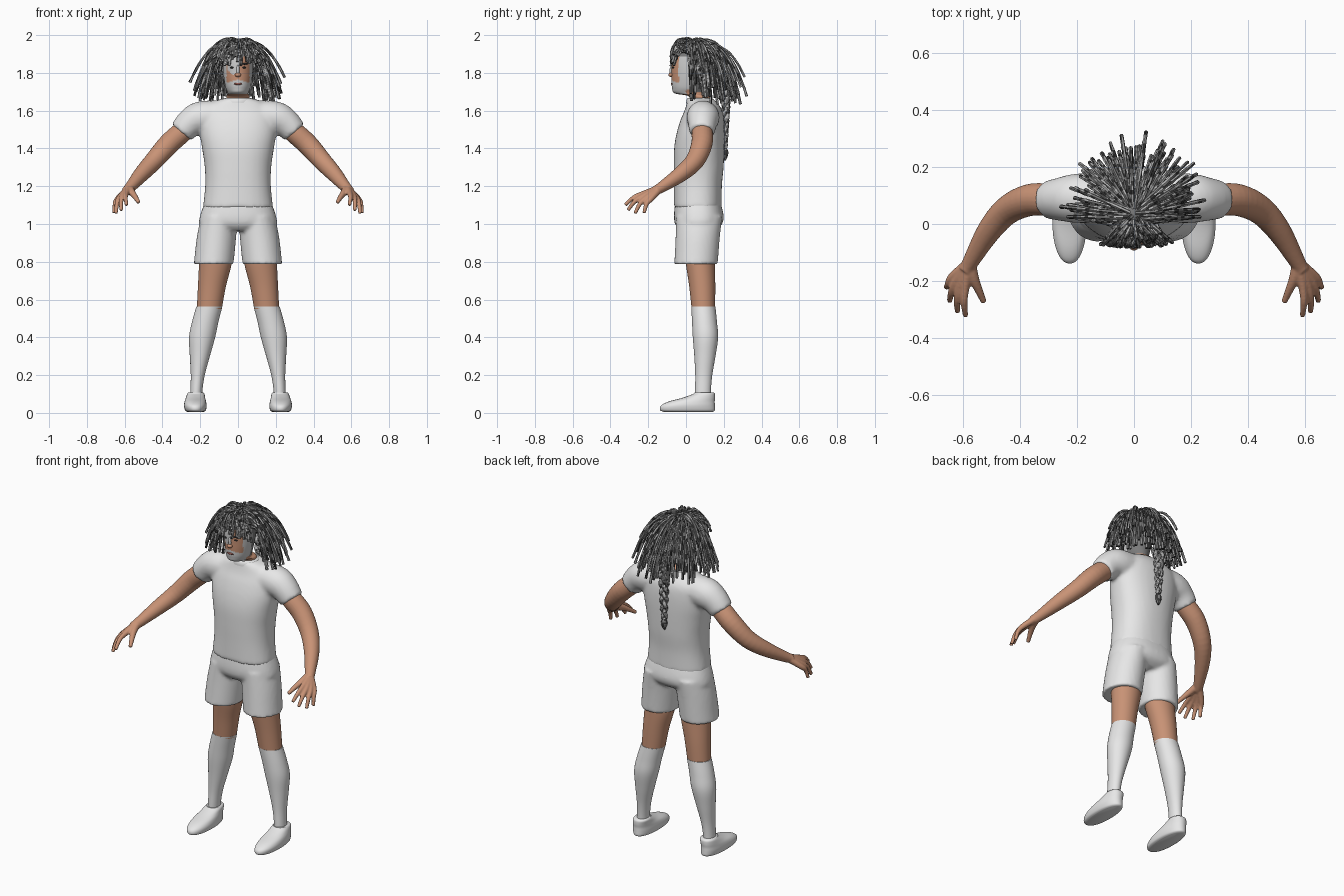
import bpy, bmesh, math, random
from mathutils import Vector

random.seed(4)
if "Cube" in bpy.data.objects:
    bpy.data.objects.remove(bpy.data.objects["Cube"])


def material(name, rgb):
    m = bpy.data.materials.new(name)
    m.use_nodes = True
    m.diffuse_color = (*rgb, 1)
    bsdf = m.node_tree.nodes["Principled BSDF"]
    bsdf.inputs["Base Color"].default_value = (*rgb, 1)
    bsdf.inputs["Roughness"].default_value = 0.8
    return m


white = material("white cloth", (0.8, 0.8, 0.8))
skin = material("skin", (0.58, 0.29, 0.18))
paint = material("pale face paint", (0.6, 0.6, 0.6))
dark = material("dark hair", (0.04, 0.04, 0.04))
mid = material("grey hair", (0.2, 0.2, 0.2))
light = material("light grey hair", (0.45, 0.45, 0.45))
lip = material("lips", (0.3, 0.1, 0.08))


def refine(rows, k):
    """Catmull-Rom interpolation through rows of numbers."""
    out = []
    for i in range(len(rows) - 1):
        a, b, c, d = (rows[min(max(j, 0), len(rows) - 1)] for j in range(i - 1, i + 3))
        for s in range(k):
            t = s / k
            out.append([q + 0.5 * t * (r - p + t * (2*p - 5*q + 4*r - e + t * (3*(q - r) + e - p)))
                        for p, q, r, e in zip(a, b, c, d)])
    return out + [list(rows[-1])]


def bridge(bm, rings):
    """Closed tube through rings of points; returns its side faces."""
    loops = [[bm.verts.new(p) for p in ring] for ring in rings]
    n = len(loops[0])
    faces = [bm.faces.new((a[i], a[(i + 1) % n], b[(i + 1) % n], b[i]))
             for a, b in zip(loops, loops[1:]) for i in range(n)]
    bm.faces.new(loops[0][::-1])
    bm.faces.new(loops[-1])
    return faces


def loft(bm, rows, n=40, k=5, power=2.0):
    """Horizontal rings given as centre x, centre y, z, radius x, radius y."""
    rings = []
    for cx, cy, z, rx, ry in refine(rows, k):
        ring = []
        for i in range(n):
            c, s = math.cos(math.tau * i / n), math.sin(math.tau * i / n)
            ring.append((cx + rx * math.copysign(abs(c) ** (2 / power), c),
                         cy + ry * math.copysign(abs(s) ** (2 / power), s), z))
        rings.append(ring)
    bridge(bm, rings)


def sweep(bm, rows, n=16, k=4):
    """Round tube along a path given as x, y, z, radius."""
    rows = refine(rows, k) if k > 1 else rows
    pts = [Vector(r[:3]) for r in rows]
    rings, u = [], None
    for i, p in enumerate(pts):
        t = (pts[min(i + 1, len(pts) - 1)] - pts[max(i - 1, 0)]).normalized()
        u = t.orthogonal() if u is None else u - t * u.dot(t)
        u.normalize()
        v = t.cross(u)
        rings.append([p + rows[i][3] * (u * math.cos(math.tau * j / n) + v * math.sin(math.tau * j / n))
                      for j in range(n)])
    return bridge(bm, rings)


def finish(name, bm, mats, mirror=False, voxel=0, smooth=0):
    bmesh.ops.recalc_face_normals(bm, faces=bm.faces)
    me = bpy.data.meshes.new(name)
    bm.to_mesh(me)
    bm.free()
    for m in mats:
        me.materials.append(m)
    me.shade_smooth()
    me.set_sharp_from_angle(angle=math.radians(50))
    ob = bpy.data.objects.new(name, me)
    bpy.context.collection.objects.link(ob)
    if voxel:
        mod = ob.modifiers.new("Blend", 'REMESH')
        mod.mode, mod.voxel_size, mod.use_smooth_shade = 'VOXEL', voxel, True
        mod = ob.modifiers.new("Relax", 'SMOOTH')
        mod.factor, mod.iterations = 0.5, smooth
    if mirror:
        ob.modifiers.new("Mirror", 'MIRROR').use_axis = (True, False, False)


def flip(rows):
    return [(-r[0], *r[1:]) for r in rows]


# Shirt: torso and both sleeves blended together
bm = bmesh.new()
loft(bm, [(0, .062, 1.085, .186, .126), (0, .063, 1.2, .174, .127), (0, .067, 1.3, .176, .132),
          (0, .07, 1.4, .19, .133), (0, .077, 1.48, .203, .127), (0, .086, 1.55, .203, .115),
          (0, .092, 1.6, .19, .1), (0, .086, 1.64, .145, .082), (0, .075, 1.665, .08, .066)], power=2.3)
sleeve = [(.1, .09, 1.57, .085), (.2, .09, 1.562, .087), (.255, .087, 1.533, .077), (.3, .085, 1.484, .067)]
sweep(bm, sleeve, 24)
sweep(bm, flip(sleeve), 24)
finish("shirt", bm, [white], voxel=.011, smooth=6)

# Collar band
bm = bmesh.new()
loft(bm, [(0, .075, 1.64, .088, .074), (0, .073, 1.657, .083, .07), (0, .073, 1.668, .073, .063)], k=2)
finish("collar", bm, [white])

# Shorts: hips and both legs blended together
bm = bmesh.new()
loft(bm, [(0, .063, 1.115, .176, .12), (0, .068, 1.04, .202, .132), (0, .066, .995, .2, .122),
          (0, .06, .965, .12, .09)], power=2.3)
leg = [(.1, .07, 1.04, .095, .122), (.114, .062, .93, .104, .117), (.129, .053, .787, .105, .115)]
loft(bm, leg)
loft(bm, flip(leg))
finish("shorts", bm, [white], voxel=.01, smooth=4)

# Legs, socks and shoes
bm = bmesh.new()
loft(bm, [(.12, .07, .86, .082, .08), (.12, .076, .79, .086, .077), (.138, .086, .67, .074, .069),
          (.152, .092, .55, .066, .062)])
finish("leg", bm, [skin], mirror=True)
bm = bmesh.new()
loft(bm, [(.152, .092, .562, .069, .064), (.174, .098, .48, .07, .066), (.19, .103, .4, .069, .067),
          (.202, .1, .3, .053, .056), (.213, .094, .2, .037, .045), (.22, .09, .12, .032, .042),
          (.222, .09, .06, .032, .042)])
finish("sock", bm, [white], mirror=True)
bm = bmesh.new()
loft(bm, [(.225, .012, .006, .044, .13), (.225, .008, .014, .055, .145), (.226, .01, .038, .06, .143),
          (.226, .03, .06, .057, .122), (.225, .068, .08, .051, .086), (.223, .095, .1, .046, .058),
          (.223, .095, .108, .04, .051)], power=2.2, k=4)
finish("shoe", bm, [white], mirror=True)

# Arm with palm and fingers blended together
bm = bmesh.new()
wrist = (.575, -.137, 1.19)
sweep(bm, [(.24, .085, 1.53, .05), (.3, .086, 1.483, .056), (.37, .083, 1.42, .056), (.445, .047, 1.335, .05),
           (.51, -.027, 1.265, .042), (*wrist, .028), (.592, -.165, 1.178, .025)], 24)
fingers = [((.591, -.217, 1.163), (.59, -.322, 1.1)), ((.609, -.215, 1.152), (.619, -.308, 1.073)),
           ((.625, -.203, 1.142), (.646, -.27, 1.056)), ((.635, -.184, 1.135), (.657, -.222, 1.058))]
for knuckle, tip in fingers:
    bend = (Vector(knuckle) + Vector(tip)) / 2 + Vector((.005, -.006, .01))
    sweep(bm, [(*wrist, .021), (*knuckle, .016), (*bend, .0122), (*tip, .0095)], 12)
sweep(bm, [(*wrist, .022), (.562, -.19, 1.168, .019), (.545, -.23, 1.145, .0145), (.526, -.274, 1.115, .0105)], 12)
finish("arm", bm, [skin], mirror=True, voxel=.005, smooth=2)

# Head and neck, with hairline, beard and face paint by region
bm = bmesh.new()
loft(bm, [(0, .075, 1.63, .066, .055), (0, .072, 1.675, .061, .056), (0, .02, 1.692, .054, .08),
          (0, .012, 1.72, .065, .086), (0, .015, 1.76, .073, .091), (0, .02, 1.8, .078, .097),
          (0, .025, 1.85, .08, .102), (0, .032, 1.9, .078, .1), (0, .037, 1.94, .066, .085),
          (0, .04, 1.965, .042, .052), (0, .04, 1.974, .008, .01)], n=64, k=7)
for f in bm.faces:
    x, y, z = f.calc_center_median()
    if z > 1.885 or (y > .02 and z > 1.7):
        f.material_index = 2
    elif z > 1.69 and y < .02 and abs(x) > .061:
        f.material_index = 1
    elif 1.69 < z < 1.765 - abs(x) * .3 and y < 0:
        f.material_index = 1
    elif -.055 < x < .01 and z > 1.79 + abs(x + .025) * .8 and y < 0:
        f.material_index = 1
finish("head", bm, [skin, paint, mid])


def bead(name, loc, size, mat):
    bm = bmesh.new()
    bmesh.ops.create_uvsphere(bm, u_segments=16, v_segments=10, radius=1)
    bmesh.ops.scale(bm, vec=size, verts=bm.verts)
    bmesh.ops.translate(bm, vec=loc, verts=bm.verts)
    finish(name, bm, [mat])


# Face features
bead("nose_bridge", (0, -.076, 1.812), (.009, .011, .03), paint)
bead("nose_tip", (0, -.079, 1.79), (.016, .014, .012), skin)
bead("lips", (0, -.074, 1.742), (.022, .006, .006), lip)
for side, label in ((1, "left"), (-1, "right")):
    bead(label + "_eye", (side * .031, -.068, 1.828), (.012, .006, .005), dark)
bead("left_eyebrow", (.034, -.069, 1.848), (.02, .007, .005), dark)

# Locks of hair radiating from the scalp and hanging down
bm = bmesh.new()
count = 200
for i in range(count):
    az = i * 2.39996
    lift = .12 + .88 * (i + .5) / count
    flat = math.sqrt(1 - lift * lift)
    root = Vector((.078 * flat * math.cos(az), .038 + .1 * flat * math.sin(az), 1.865 + .11 * lift))
    az += random.uniform(-.2, .2)
    dx, dy = math.cos(az), math.sin(az)
    if dy < -.45:
        # Short fringe above the face
        if lift < .3:
            continue
        end = Vector((dx * random.uniform(.09, .17), -.08 + .03 * (1 + dy), random.uniform(1.835, 1.9)))
    else:
        reach = random.uniform(.45, 1.05) * (.65 + .35 * lift)
        end = Vector((dx * (.07 + .195 * reach), max(.025, .06 + dy * (.05 + .235 * reach)),
                      random.triangular(1.625, 1.8, 1.67)))
    bend = root.lerp(end, random.uniform(.5, .65))
    bend.z = root.z + random.uniform(.01, .055)
    steps = 14
    path = []
    for s in range(steps + 1):
        t = s / steps
        p = root * (1 - t) ** 2 + bend * 2 * t * (1 - t) + end * t * t
        path.append((*p, random.uniform(.006, .0085)))
    for f in sweep(bm, path, 6, 1):
        f.material_index = random.choice((0, 1, 1, 2, 2))
finish("hair_locks", bm, [dark, mid, light])

# Three-strand braid down the back
bm = bmesh.new()
for strand in range(3):
    path = []
    for s in range(61):
        t = s / 60
        a = t * 14 + strand * math.tau / 3
        size = 1 - .5 * t
        path.append((.021 * size * math.sin(a), .214 - .008 * t + .011 * size * math.sin(2 * a),
                     1.74 - .34 * t, .018 * size))
    for f in sweep(bm, path, 10, 1):
        f.material_index = random.choice((0, 1, 1, 2, 2))
for f in sweep(bm, [(0, .205, 1.405, .009), (0, .206, 1.375, .019), (0, .206, 1.335, .005)], 10):
    f.material_index = random.choice((0, 0, 1))
finish("braid", bm, [dark, mid, light])
